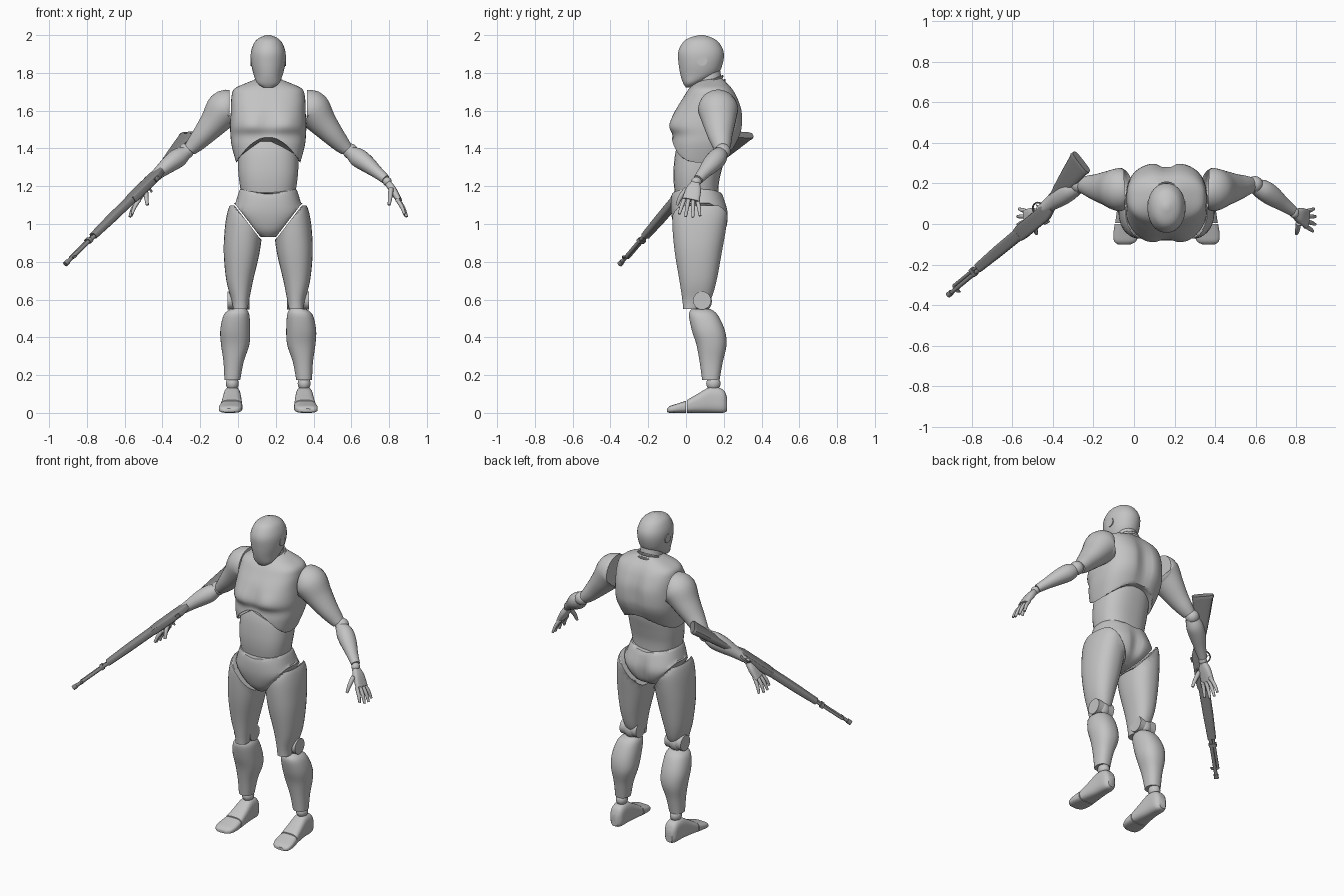
import bpy, bmesh, math
from mathutils import Vector, Matrix

if "Cube" in bpy.data.objects:
    bpy.data.objects.remove(bpy.data.objects["Cube"])

CX = 0.16  # centre line of the figure


def material(name, value):
    m = bpy.data.materials.new(name)
    m.use_nodes = True
    col = (value, value, value, 1)
    m.diffuse_color = col
    m.node_tree.nodes["Principled BSDF"].inputs["Base Color"].default_value = col
    return m


BODY = material("light grey", 0.55)
GUN = material("dark grey", 0.24)
GUN_AXIS = Vector((0.62, 0.51, 0.6)).normalized()
GUN_UP = Vector((0.6, -0.78, 0.03))
GUN_UP = (GUN_UP - GUN_AXIS * GUN_UP.dot(GUN_AXIS)).normalized()
GUN_MATRIX = Matrix((GUN_AXIS, GUN_UP.cross(GUN_AXIS), GUN_UP)).transposed().to_4x4()
GUN_MATRIX.translation = (-0.915, -0.35, 0.787)


def finish(name, bm, mat=BODY, mirror=False, angle=40):
    bmesh.ops.recalc_face_normals(bm, faces=bm.faces)
    me = bpy.data.meshes.new(name)
    bm.to_mesh(me)
    bm.free()
    me.shade_smooth()
    me.set_sharp_from_angle(angle=math.radians(angle))
    me.materials.append(mat)
    ob = bpy.data.objects.new(name, me)
    bpy.context.collection.objects.link(ob)
    if mat is GUN:
        ob.matrix_world = GUN_MATRIX
    else:
        ob.location.x = CX
    if mirror:
        ob.modifiers.new("Mirror", 'MIRROR')
    return ob


def smooth_rows(rows, steps):
    """Catmull-Rom interpolation between rows of numbers."""
    out = []
    for i in range(len(rows) - 1):
        a, b, c, d = rows[max(i - 1, 0)], rows[i], rows[i + 1], rows[min(i + 2, len(rows) - 1)]
        for s in range(steps):
            t = s / steps
            out.append([q + 0.5 * t * (r - p + t * (2 * p - 5 * q + 4 * r - w + t * (3 * (q - r) + w - p)))
                        for p, q, r, w in zip(a, b, c, d)])
    return out + [rows[-1]]


def skin(rings, name, **kw):
    bm = bmesh.new()
    vs = [[bm.verts.new(p) for p in r] for r in rings]
    n = len(vs[0])
    for a, b in zip(vs, vs[1:]):
        for i in range(n):
            bm.faces.new((a[i], a[(i + 1) % n], b[(i + 1) % n], b[i]))
    bm.faces.new(vs[0])
    bm.faces.new(vs[-1])
    return finish(name, bm, **kw)


def oval(n, power):
    for i in range(n):
        t = 2 * math.pi * (i + 0.5) / n
        yield [math.copysign(abs(f) ** (2 / power), f) for f in (math.cos(t), math.sin(t))]


def loft(name, rows, axis='z', power=2.3, steps=4, n=32, deform=None, **kw):
    """Rows are position along the axis, then low and high limits of the two cross axes."""
    rings = []
    for p, a0, a1, b0, b1 in smooth_rows(rows, steps):
        ring = []
        for c, s in oval(n, power):
            a, b = (a0 + a1 + c * (a1 - a0)) / 2, (b0 + b1 + s * (b1 - b0)) / 2
            v = Vector({'x': (p, a, b), 'y': (a, p, b), 'z': (a, b, p)}[axis])
            ring.append(deform(v) if deform else v)
        rings.append(ring)
    return skin(rings, name, **kw)


def centred(rows):
    return [(z, -h, h, f, b) for z, h, f, b in rows]


def limb(name, rows, power=2, n=20, steps=4, **kw):
    """Rows are x, y, z, radius along the depth, radius across."""
    rows = smooth_rows(rows, steps)
    pts = [Vector(r[:3]) for r in rows]
    rings = []
    for i, r in enumerate(rows):
        t = (pts[min(i + 1, len(pts) - 1)] - pts[max(i - 1, 0)]).normalized()
        a = Vector((0, 1, 0))
        a = (a - t * a.dot(t)).normalized()
        b = t.cross(a)
        rings.append([pts[i] + a * c * r[3] + b * s * r[4] for c, s in oval(n, power)])
    return skin(rings, name, mirror=True, **kw)


def ball(name, centre, size, **kw):
    bm = bmesh.new()
    bmesh.ops.create_uvsphere(bm, u_segments=24, v_segments=14, radius=1)
    bmesh.ops.scale(bm, vec=size, verts=bm.verts)
    bmesh.ops.translate(bm, vec=centre, verts=bm.verts)
    return finish(name, bm, **kw)


def rod(name, start, end, radius, n=16, **kw):
    start, end = Vector(start), Vector(end)
    bm = bmesh.new()
    turn = (end - start).to_track_quat('Z', 'Y').to_matrix().to_4x4()
    bmesh.ops.create_cone(bm, cap_ends=True, segments=n, radius1=radius, radius2=radius,
                          depth=(end - start).length, matrix=Matrix.Translation((start + end) / 2) @ turn)
    return finish(name, bm, **kw)


def bump(v, x, z, wx, wz):
    return math.exp(-((abs(v.x) - x) / wx) ** 2 - ((v.z - z) / wz) ** 2)


# Shaping rules for the armour edges
def shape_chest(v):
    front = v.y < 0.1
    if front:
        v.y += 0.02 * bump(v, 0, 1.53, 0.025, 0.08) - 0.012 * bump(v, 0.1, 1.53, 0.06, 0.05)
    else:
        v.y -= 0.03 * bump(v, 0, 1.55, 0.04, 0.15)
    peak = 0.135 if front else 0.085
    v.z = max(v.z, 1.325 + peak * (1 - min(abs(v.x) / 0.17, 1) ** 2))
    return v


def hip_line(x):
    return min(0.93 + 1.3 * max(0, abs(x) - 0.04), 1.11)


def shape_pelvis(v):
    if v.y > 0.1:
        v.y -= 0.025 * bump(v, 0, 1.04, 0.03, 0.08)
    v.z = min(max(v.z, hip_line(v.x)), 1.155 + 0.2 * abs(v.x))
    return v


def shape_thigh(v):
    v.z = min(v.z, hip_line(v.x) - 0.012)
    return v


# Head, ears and neck
loft("head", centred([(1.722, .025, .0, .035), (1.745, .058, -.015, .075), (1.79, .077, -.03, .165),
                      (1.85, .091, -.04, .195), (1.91, .092, -.042, .2), (1.96, .074, -.018, .175),
                      (1.985, .048, .015, .14), (2.0, .012, .07, .095)]), power=2.1)
rod("ear_disc", (.08, .085, 1.865), (.094, .085, 1.865), .028, mirror=True)
loft("neck", centred([(1.66, .085, .04, .22), (1.74, .068, .05, .195), (1.82, .06, .06, .18)]), power=2)
for name, z, r in (("lower_collar", 1.725, .085), ("upper_collar", 1.75, .073)):
    rings = []
    for i in range(32):
        t = math.tau * i / 32
        out = Vector((math.cos(t), math.sin(t), 0.4 * math.sin(t)))
        mid = Vector((0, .118, z)) + out * r
        rings.append([mid + out * .007 * c + Vector((0, 0, .009 * s)) for c, s in oval(8, 2)])
    skin(rings + rings[:1], name)

# Torso
loft("chest", centred([(1.31, .165, -.07, .2), (1.36, .18, -.075, .23), (1.42, .195, -.076, .265),
                       (1.47, .2, -.072, .29), (1.52, .202, -.085, .302), (1.6, .198, -.058, .3),
                       (1.67, .195, -.015, .275), (1.715, .18, .015, .248), (1.745, .12, .05, .22),
                       (1.77, .055, .1, .195)]), power=2.6, n=56, steps=5, deform=shape_chest)
loft("abdomen", centred([(1.14, .14, -.055, .17), (1.22, .153, -.066, .175), (1.3, .16, -.066, .193),
                         (1.4, .155, -.052, .215), (1.48, .12, -.02, .2)]), power=2.5)
loft("pelvis", centred([(.93, .04, -.02, .12), (.97, .11, -.055, .195), (1.05, .182, -.078, .225),
                        (1.13, .168, -.08, .205), (1.19, .148, -.068, .178)]),
     power=2.4, n=56, deform=shape_pelvis)

# Legs
loft("thigh", [(.55, .11, .185, -.015, .07), (.6, .1, .195, -.02, .13), (.7, .08, .222, -.035, .162),
               (.85, .045, .236, -.06, .19), (.98, .03, .23, -.072, .213), (1.06, .035, .217, -.07, .22),
               (1.11, .045, .2, -.05, .2)], deform=shape_thigh, mirror=True)
ball("knee_ball", (.158, .085, .59), (.05, .052, .055), mirror=True)
rod("knee_disc", (.1, .085, .595), (.215, .085, .595), .048, n=24, mirror=True)
loft("shin", [(.55, .115, .2, .03, .13), (.52, .1, .235, .015, .167), (.44, .095, .254, .03, .205),
              (.36, .1, .25, .055, .215), (.27, .13, .237, .072, .195), (.175, .148, .232, .085, .178)],
     mirror=True)
ball("ankle_ball", (.19, .145, .155), (.034, .038, .038), mirror=True)
loft("foot", [(.218, .17, .215, .01, .08), (.195, .15, .232, 0, .125), (.13, .145, .237, 0, .137),
              (.06, .14, .245, 0, .1), (.005, .137, .253, 0, .068)], axis='y', power=3, mirror=True)
loft("toe_cap", [(0, .137, .255, 0, .064), (-.05, .138, .262, 0, .048), (-.085, .15, .258, 0, .036),
                 (-.1, .175, .24, .004, .022)], axis='y', power=3, mirror=True)

# Arms
limb("upper_arm", [(.208, .17, 1.61, .1, .1), (.235, .17, 1.603, .106, .1), (.285, .175, 1.54, .088, .078),
                   (.34, .18, 1.475, .068, .06), (.385, .188, 1.425, .052, .047),
                   (.415, .192, 1.395, .04, .036)], n=28)
ball("elbow_ball", (.435, .195, 1.385), (.041, .041, .041), mirror=True)
limb("forearm", [(.435, .185, 1.38, .036, .034), (.475, .168, 1.352, .05, .05), (.52, .138, 1.32, .05, .046),
                 (.575, .098, 1.275, .036, .033), (.622, .065, 1.236, .027, .025)])
ball("wrist_ball", (.63, .055, 1.225), (.024, .027, .024), mirror=True)
limb("palm", [(.635, .05, 1.215, .024, .017), (.66, .04, 1.18, .04, .02), (.693, .025, 1.125, .046, .015)],
     power=3)

# Fingers, fanned out from the palm, with ball knuckles
for i, name in enumerate(("index", "middle", "ring", "little")):
    k = i - 1.5
    reach = 1 - 0.12 * (k - 0.3) ** 2 / 2
    root = Vector((.692 - .004 * abs(k), .025 + .024 * k, 1.125))
    mid = root + Vector((.026, .008 * k - .004, -.042)) * reach
    tip = mid + Vector((.018, .007 * k - .004, -.048)) * reach
    limb(name + "_finger", [(*root, .011, .011), (*mid, .0105, .0105), (*tip, .007, .007)], n=10)
    ball(name + "_knuckle", root, (.0125, .0125, .0125), mirror=True)
limb("thumb", [(.65, .005, 1.185, .016, .014), (.646, -.028, 1.145, .013, .012),
               (.64, -.048, 1.1, .008, .008)], n=10)

# Rifle, laid along its own x axis from muzzle to butt
def gun_box(name, rows, power=5):
    return loft(name, rows, axis='x', power=power, steps=1, n=20, mat=GUN, angle=30)


rod("barrel", (0, 0, 0), (.6, 0, 0), .0105, mat=GUN)
rod("muzzle_ring", (0, 0, 0), (.025, 0, 0), .014, mat=GUN)
rod("gas_tube", (.06, 0, -.018), (.3, 0, -.018), .008, mat=GUN)
gun_box("front_sight", [(.055, -.006, .006, -.02, .02), (.07, -.006, .006, -.025, .028)])
gun_box("barrel_band", [(.2, -.014, .014, -.032, .014), (.22, -.014, .014, -.032, .014)])
gun_box("fore_end", [(.25, -.017, .017, -.034, .014), (.4, -.021, .021, -.04, .018),
                     (.58, -.022, .022, -.042, .02)], power=3.5)
gun_box("receiver", [(.57, -.02, .02, -.045, .024), (.6, -.022, .022, -.05, .028),
                     (.78, -.022, .022, -.05, .028), (.83, -.018, .018, -.048, .01)])
gun_box("rear_sight", [(.74, -.01, .01, .02, .036), (.765, -.01, .01, .02, .04)])
rod("bolt_handle", (.7, 0, .005), (.7, -.045, .005), .006, mat=GUN)
gun_box("stock", [(.79, -.017, .017, -.045, .008), (.86, -.016, .016, -.058, -.008),
                  (.93, -.017, .017, -.085, -.014), (1.04, -.02, .02, -.122, -.02),
                  (1.135, -.021, .021, -.152, -.027)], power=3.5)
gun_box("butt_plate", [(1.135, -.022, .022, -.155, -.025), (1.15, -.02, .02, -.153, -.027)], power=3.5)
guard = []
for i in range(13):
    t = math.pi * i / 12
    mid = Vector((.765 + .035 * math.cos(t), 0, -.045 - .032 * math.sin(t)))
    out = Vector((math.cos(t), 0, -math.sin(t)))
    guard.append([mid + out * .004 * c + Vector((0, .006 * s, 0)) for c, s in oval(8, 2)])
skin(guard, "trigger_guard", mat=GUN)
rod("trigger", (.765, 0, -.045), (.77, 0, -.068), .003, n=8, mat=GUN)
